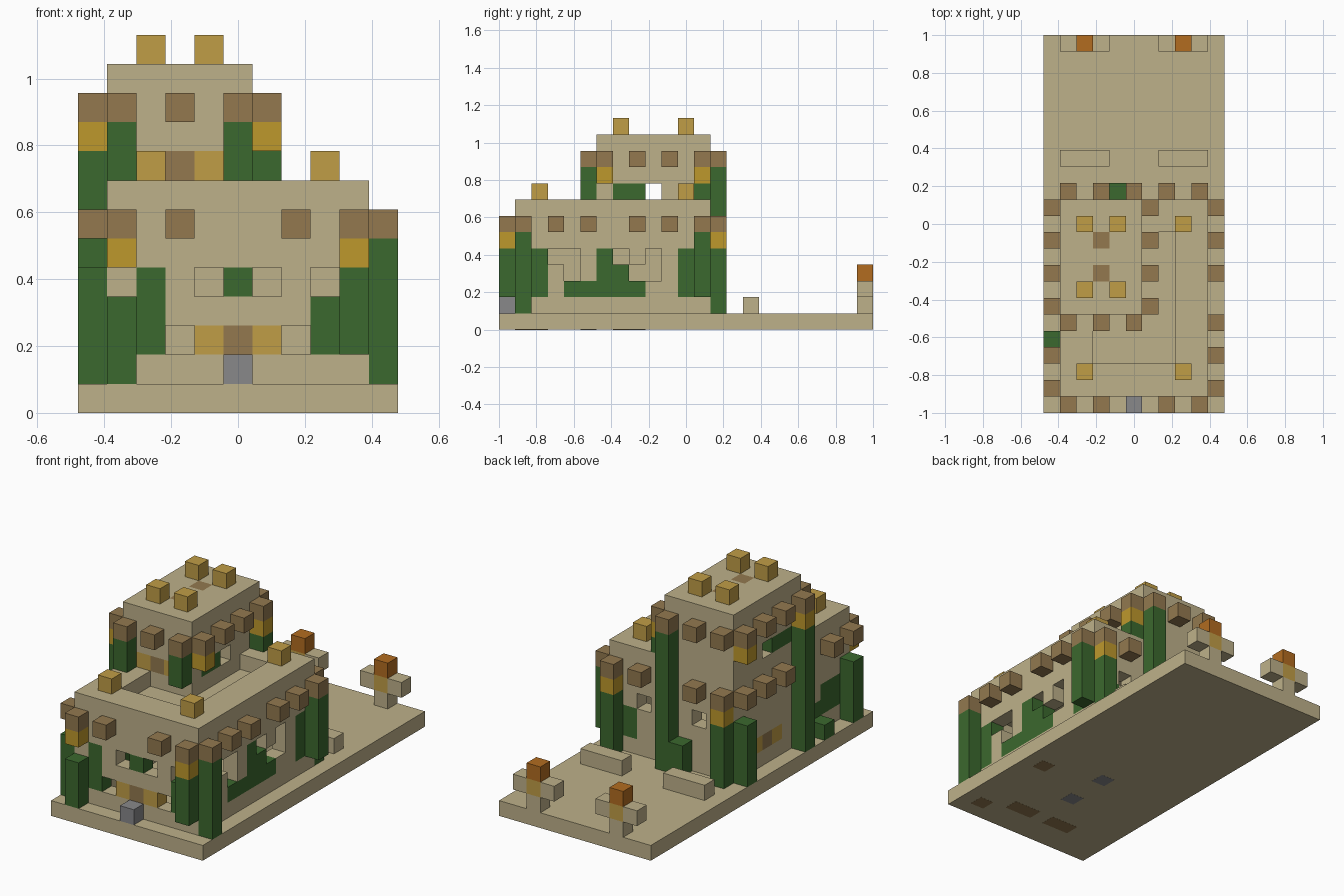
import bpy, bmesh
from itertools import product

if "Cube" in bpy.data.objects:
    bpy.data.objects.remove(bpy.data.objects["Cube"])

U = 2 / 23                      # one block


def material(name, rgb):
    lin = [((c / 255 + 0.055) / 1.055) ** 2.4 for c in rgb] + [1]
    m = bpy.data.materials.new(name)
    m.use_nodes = True
    m.diffuse_color = lin
    m.node_tree.nodes["Principled BSDF"].inputs["Base Color"].default_value = lin
    return m


MATS = {
    "tan": material("sandstone", (190, 177, 138)),
    "brown": material("brown", (147, 121, 79)),
    "gold": material("gold", (190, 152, 44)),
    "pale": material("pale gold", (192, 157, 70)),
    "green": material("leaf green", (59, 104, 46)),
    "gray": material("gray stone", (136, 136, 138)),
    "orange": material("flame orange", (178, 108, 32)),
}


def span(v):
    return range(v[0], v[1] + 1) if isinstance(v, tuple) else [v]


def block(x, y, z, colour="tan"):
    """Cells of a box; each argument is an index or an inclusive range."""
    return {c: colour for c in product(span(x), span(y), span(z))}


def carve(cells, x, y, z):
    for c in block(x, y, z):
        cells.pop(c, None)


def paint(cells, x, y, z, colour):
    for c in block(x, y, z):
        if c in cells:
            cells[c] = colour


def build(name, cells):
    """Mesh the outer skin of a set of blocks, merging flat areas."""
    bm = bmesh.new()
    names = sorted(set(cells.values()))
    for c, colour in cells.items():
        for axis, side in product(range(3), (0, 1)):
            n = list(c)
            n[axis] += 2 * side - 1
            if tuple(n) in cells:
                continue
            a, b = (axis + 1) % 3, (axis + 2) % 3
            ring = []
            for da, db in ((0, 0), (1, 0), (1, 1), (0, 1)):
                p = list(c)
                p[axis] += side
                p[a] += da
                p[b] += db
                ring.append(bm.verts.new(((p[0] - 5.5) * U, (p[1] - 11.5) * U, p[2] * U)))
            f = bm.faces.new(ring if side else ring[::-1])
            f.material_index = names.index(colour)
    bmesh.ops.remove_doubles(bm, verts=bm.verts[:], dist=0.001)
    bmesh.ops.dissolve_limit(bm, angle_limit=0.01, verts=bm.verts[:],
                             edges=bm.edges[:], delimit={"MATERIAL"})
    me = bpy.data.meshes.new(name)
    bm.to_mesh(me)
    bm.free()
    for n in names:
        me.materials.append(MATS[n])
    ob = bpy.data.objects.new(name, me)
    bpy.context.collection.objects.link(ob)
    return ob


# Ground slab with coloured marks underneath
ground = block((0, 10), (0, 22), 0)
build("ground_slab", ground)
marks = [((3, 4), 2, "brown"), ((6, 7), 2, "brown"), (9, 1, "brown"),
         (9, 7, "brown"), (5, 5, "gray"), (5, 8, "gray")]
for x, y, colour in marks:
    mark = build("underside_mark", block(x, y, 0, colour))
    mark.scale.z = 0.02
    mark.location.z = -0.0005

# Lower building: hollow walls, terrace floor and roof rim
hall = block((1, 9), (1, 12), (1, 7))
carve(hall, (2, 8), (2, 11), (1, 5))
carve(hall, (3, 7), (3, 10), 7)
hall.update(block((1, 5), (6, 12), 7))
# front: windows, leaves, doorway
for x, z in ((4, 4), (6, 4), (8, 4), (3, 2), (7, 2)):
    carve(hall, x, 1, z)
paint(hall, 2, 1, (2, 4), "green")
paint(hall, 8, 1, (2, 3), "green")
paint(hall, 5, 1, 4, "green")
paint(hall, (4, 6), 1, 2, "pale")
paint(hall, 5, 1, 2, "brown")
# +x side: windows over climbing leaves
for y, z in ((3, 4), (4, (3, 4)), (7, 4), (8, 3), (9, (3, 4))):
    carve(hall, 9, y, z)
for y, z in ((2, (2, 4)), (11, (2, 4)), ((4, 8), 2), ((6, 7), 3), (6, 4)):
    paint(hall, 9, y, z, "green")
# -x side: doorway, windows, leaves
carve(hall, 1, (5, 6), 4)
paint(hall, 1, (8, 10), 2, "pale")
paint(hall, 1, 9, 2, "brown")
paint(hall, 1, (2, 5), 2, "green")
paint(hall, 1, (2, 3), 3, "green")
# back: windows and leaves
for x in (3, 7):
    carve(hall, x, 12, 4)
paint(hall, 8, 12, (2, 3), "green")
paint(hall, 5, 12, 4, "green")
build("lower_building", hall)

# Tower: hollow, with a side opening through both walls
tower = block((1, 5), (6, 12), (8, 11))
carve(tower, (2, 4), (7, 11), (8, 10))
carve(tower, (1, 5), 9, 8)
paint(tower, 5, (7, 8), 8, "green")
paint(tower, 1, (7, 8), 8, "green")
for x, colour in ((2, "pale"), (3, "brown"), (4, "pale")):
    paint(tower, x, 6, 8, colour)
for y in (8, 10):
    paint(tower, 3, y, 11, "brown")
build("tower", tower)

# Brown beam ends around both storeys
beams = {}
for x in (1, 3, 7, 9):
    beams.update(block(x, 0, 6, "brown"))
    beams.update(block(x, 13, 6, "brown"))
for y in (1, 3, 5, 8, 10, 12):
    beams.update(block(10, y, 6, "brown"))
    if y != 5:
        beams.update(block(0, y, 6, "brown"))
build("lower_beam_ends", beams)

beams = {}
for x, y in product((1, 3, 5), (5, 13)):
    beams.update(block(x, y, 10, "brown"))
for x, y in product((0, 6), (6, 8, 10, 12)):
    beams.update(block(x, y, 10, "brown"))
build("tower_beam_ends", beams)

# Leafy pillars (x, y, lowest, highest) and gold collars (x, y, z)
pillars = [(1, 0, 1, 3), (9, 0, 2, 4), (10, 1, 1, 5), (10, 12, 2, 5),
           (9, 13, 1, 4), (1, 13, 1, 4), (0, 1, 1, 4), (0, 4, 1, 1),
           (0, 12, 1, 4), (4, 13, 1, 2), (5, 13, 1, 9), (0, 6, 1, 8),
           (1, 5, 8, 9), (5, 5, 8, 9), (6, 12, 8, 8)]
for x, y, low, high in pillars:
    build("leafy_pillar", block(x, y, (low, high), "green"))
collars = [(1, 0, 5), (9, 0, 5), (1, 13, 5), (9, 13, 5),
           (0, 6, 9), (6, 6, 9), (0, 12, 9), (6, 12, 9)]
for c in collars:
    build("gold_collar", block(*c, "gold"))

# Gold cubes on the roofs
for x, y in product((2, 4), (7, 11)):
    build("tower_finial", block(x, y, 12, "pale"))
for x, y in ((2, 2), (8, 2), (8, 11)):
    build("roof_finial", block(x, y, 8, "pale"))

# Door step, benches and torches on the ground
build("door_step", block(5, 0, 1, "gray"))
for x in (2, 8):
    build("bench", block((x - 1, x + 1), 15, 1))
    torch = block(x, 22, 1)
    torch.update(block((x - 1, x + 1), 22, 2))
    torch[(x, 22, 2)] = "pale"
    torch[(x, 22, 3)] = "orange"
    build("torch", torch)
